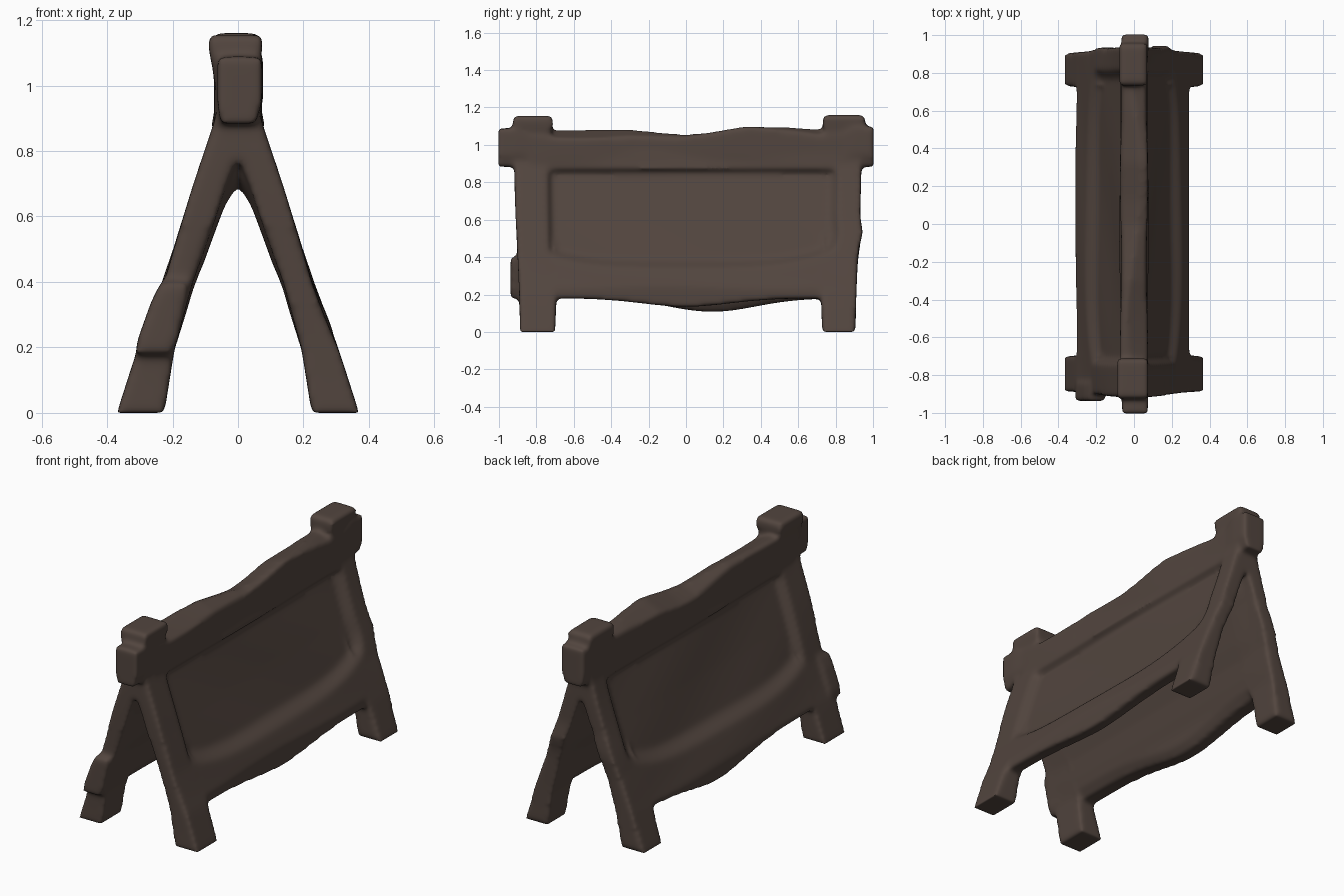
import bpy, bmesh, math

if "Cube" in bpy.data.objects:
    bpy.data.objects.remove(bpy.data.objects["Cube"])

wood = bpy.data.materials.new("dark brown wood")
wood.diffuse_color = (0.085, 0.060, 0.049, 1)
wood.use_nodes = True
wood.node_tree.nodes["Principled BSDF"].inputs["Base Color"].default_value = wood.diffuse_color


def interp(table, v):
    """Linear interpolation through (position, value) pairs."""
    if v <= table[0][0]:
        return table[0][1]
    for (a, p), (b, q) in zip(table, table[1:]):
        if v <= b:
            return p + (q - p) * (v - a) / (b - a)
    return table[-1][1]


def step(a, b, v):
    t = max(0, min(1, (v - a) / (b - a)))
    return t * t * (3 - 2 * t)


def bump(v, centre, width):
    return math.exp(-((v - centre) / width) ** 2)


def loft(bm, rings):
    """Closed skin through a list of equal-length point rings."""
    rows = [[bm.verts.new(p) for p in r] for r in rings]
    n = len(rows[0])
    for a, b in zip(rows, rows[1:]):
        for i in range(n):
            j = (i + 1) % n
            bm.faces.new((a[i], a[j], b[j], b[i]))
    bm.faces.new(rows[0][::-1])
    bm.faces.new(rows[-1])


def finish(name, bm, rounds):
    """Fuse the shells and soften the edges like carved wood."""
    bmesh.ops.recalc_face_normals(bm, faces=bm.faces)
    bmesh.ops.triangulate(bm, faces=[f for f in bm.faces if len(f.verts) > 4])
    me = bpy.data.meshes.new(name)
    bm.to_mesh(me)
    bm.free()
    ob = bpy.data.objects.new(name, me)
    bpy.context.collection.objects.link(ob)
    me.materials.append(wood)
    r = ob.modifiers.new("fuse", 'REMESH')
    r.mode = 'VOXEL'
    r.voxel_size = 0.0115
    r.use_smooth_shade = True
    s = ob.modifiers.new("soften", 'SMOOTH')
    s.factor = 0.5
    s.iterations = rounds
    return ob


# Leaning board: horizontal distance of outer and inner faces by height
OUTER = [(0, .37), (.2, .306), (.4, .228), (.6, .163), (.8, .102), (.9, .072), (1.0, .06)]
INNER = [(0, .225), (.2, .193), (.3, .16), (.38, .138), (.46, .104), (.57, .064),
         (.65, .034), (.69, .005), (.71, -.02), (1.0, -.02)]
STILE = [(0, .225), (.2, .193), (.3, .165), (.4, .138), (.5, .102), (.6, .067),
         (.7, .034), (.78, .0), (.8, -.02), (1.0, -.02)]
TOP = 1.0
ROWS = 60


def board(bm, side, dip, dip_y, rim, knots):
    ys = sorted([-.888 + 1.795 * i / 80 for i in range(81)] + [-.70, -.692, .722, .73])
    rings = []
    for y in ys:
        # feet at both ends, wavy lower edge between them
        is_foot = y < -.696 or y > .726
        low = 0 if is_foot else .18 - dip * bump(y, dip_y, .33)
        zs = [low + (TOP - low) * i / ROWS for i in range(ROWS + 1)]

        def place(x, z):
            edge = step(.6, .9, abs(y))
            grow = .03 * step(0, .9, z)
            grow += sum(h * bump(z, c, w) for s, c, w, h in knots if s * y > 0)
            return (side * x, y + math.copysign(edge * grow, y), z)

        def outer(z):
            # sunken picture field with a crisp top and soft rounded bottom
            floor = .345 + .08 * (abs(y) / .75) ** 4
            m = step(-.73, -.705, y) * step(.79, .76, y)
            m *= step(.875, .85, z) * step(floor - .015, floor + .05, z)
            wave = .004 * math.sin(5 * y + 9 * z) * step(.1, .3, z)
            x = interp(OUTER, z) - .042 * m + wave
            return x if is_foot else min(x, rim)

        def inner(z):
            # the stiles are a little thinner than the middle
            k = step(.70, .88, abs(y))
            x = interp(INNER, z) * (1 - k) + interp(STILE, z) * k
            # rounded lower lip on the rail
            return x + (0 if is_foot else .022 * step(low + .05, low, z))

        rings.append([place(outer(z), z) for z in zs] +
                     [place(inner(z), z) for z in reversed(zs)])
    loft(bm, rings)


bm = bmesh.new()
board(bm, 1, .045, .0, .292, [(1, .53, .06, .018)])
board(bm, -1, .072, .14, .31, [(-1, .30, .08, .012), (1, .5, .08, .01)])

# Swollen knot on the front edge of the left board
loft(bm, [[(-b, -.938, z), (-a, -.938, z), (-a, -.84, z), (-b, -.84, z)]
          for z, a, b in ((.18, .205, .312), (.22, .185, .308), (.34, .16, .265), (.40, .15, .235))])

# Top beam: uneven ridge with drooping block ends
RIDGE = [(-1, 1.087), (-.7, 1.075), (-.3, 1.08), (-.12, 1.062), (0, 1.052), (.12, 1.062),
         (.32, 1.096), (.6, 1.089), (.72, 1.08), (.82, 1.094), (1, 1.094)]
rings = []
for i in range(61):
    y = -1.003 + 2.006 * i / 60
    end = step(.84, .9, abs(y))
    w = .07 + .004 * math.sin(7 * y)
    shift = .005 * end
    top = interp(RIDGE, y)
    # the ridge line wanders across the beam, one shoulder dropping at a time
    lean = math.sin(4 * y + .6) * (1 - end)
    right = .022 * (1 - end) * (1 - lean)
    left = .022 * (1 - end) * (1 + lean)
    low = .883
    base = .072 - .018 * end
    rings.append([(-base, y, low), (base, y, low), (w + shift, y, .95),
                  (w + shift, y, top - right), (.035 * lean, y, top + .004),
                  (-w + shift, y, top - left), (-w + shift, y, .95)])
loft(bm, rings)

# Post tops standing proud of the beam
for y0, y1, x0, x1, top in ((-.925, -.712, -.092, .076, 1.155), (.732, .957, -.08, .07, 1.16)):
    loft(bm, [[(x0 * s, y0 + d, z), (x1 * s, y0 + d, z), (x1 * s, y1 - d, z), (x0 * s, y1 - d, z)]
              for z, s, d in ((.96, .7, .03), (1.06, .86, .012), (1.10, .95, 0),
                              (top - .02, 1, 0), (top, .92, .01))])

finish("a_frame_sign_board", bm, 14)
